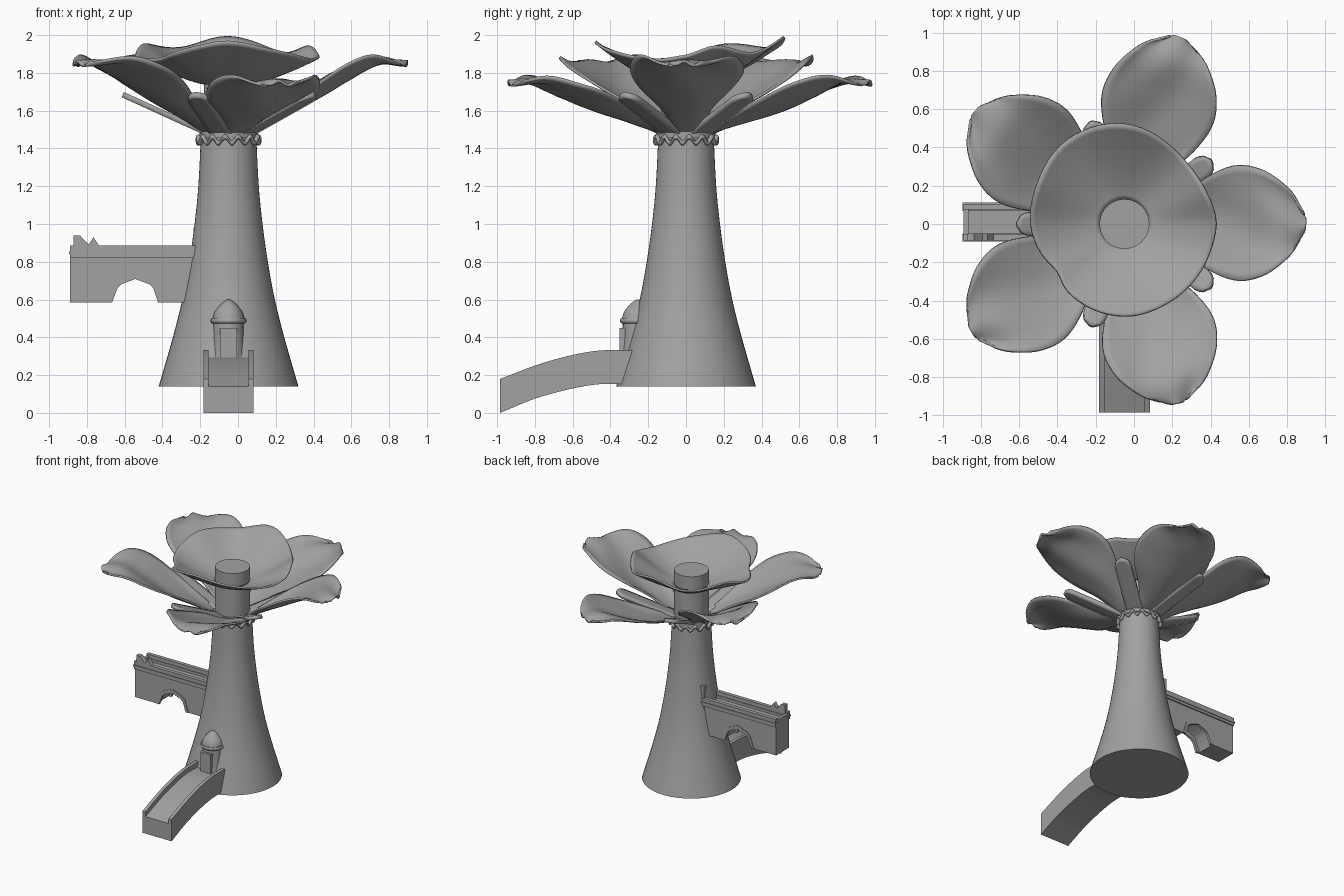
import bpy, bmesh, math
from math import sin, cos, pi, radians, sqrt

cube = bpy.data.objects.get("Cube")
if cube:
    bpy.data.objects.remove(cube, do_unlink=True)

CX = -0.05  # axis of the tower

grey = bpy.data.materials.new("stone_grey")
grey.use_nodes = True
grey.diffuse_color = (0.36, 0.36, 0.36, 1)
grey.node_tree.nodes["Principled BSDF"].inputs["Base Color"].default_value = (0.36, 0.36, 0.36, 1)


def finish(name, bm, angle=35):
    bmesh.ops.recalc_face_normals(bm, faces=bm.faces)
    mesh = bpy.data.meshes.new(name)
    bm.to_mesh(mesh)
    bm.free()
    ob = bpy.data.objects.new(name, mesh)
    bpy.context.collection.objects.link(ob)
    mesh.materials.append(grey)
    bpy.ops.object.select_all(action='DESELECT')
    ob.select_set(True)
    bpy.context.view_layer.objects.active = ob
    bpy.ops.object.shade_smooth_by_angle(angle=radians(angle))
    return ob


def curve_at(points, t):
    """Smooth interpolation through (t, value) pairs."""
    n = len(points)
    for i in range(n - 1):
        (t0, a), (t1, b) = points[i], points[i + 1]
        if t <= t1 or i == n - 2:
            def slope(k):
                lo, hi = points[max(k - 1, 0)], points[min(k + 1, n - 1)]
                return (hi[1] - lo[1]) / (hi[0] - lo[0])
            h = t1 - t0
            s = (t - t0) / h
            return (a * (1 + 2 * s) * (1 - s) ** 2 + b * s * s * (3 - 2 * s)
                    + h * s * (1 - s) * (slope(i) * (1 - s) - slope(i + 1) * s))


def sheet(name, fn, nu, nv, wrap=False, thickness=0.0):
    """Grid surface fn(u, v) with optional wall thickness."""
    bm = bmesh.new()
    cols = nv if wrap else nv + 1
    rows = [[bm.verts.new(fn(i / nu, j / nv)) for j in range(cols)] for i in range(nu + 1)]
    for i in range(nu):
        for j in range(nv):
            k = (j + 1) % cols
            bm.faces.new((rows[i][j], rows[i][k], rows[i + 1][k], rows[i + 1][j]))
    if wrap and not thickness:
        bm.faces.new(rows[0])
        bm.faces.new(rows[-1])
    ob = finish(name, bm, 50)
    if thickness:
        mod = ob.modifiers.new("thickness", 'SOLIDIFY')
        mod.thickness = thickness
        mod.offset = 0
    return ob


def lathe(name, profile, center, sides=48, steps=24):
    z0, z1 = profile[0][0], profile[-1][0]

    def fn(u, v):
        z = z0 + (z1 - z0) * u
        r = curve_at(profile, z)
        return (center[0] + r * cos(2 * pi * v), center[1] + r * sin(2 * pi * v), z)
    return sheet(name, fn, steps, sides, True)


def prism(name, outline, axis, lo, hi):
    """Extrude a 2D outline (horizontal, z) along x or y."""
    bm = bmesh.new()
    put = (lambda a, z, d: (d, a, z)) if axis == 'x' else (lambda a, z, d: (a, d, z))
    ends = [[bm.verts.new(put(a, z, d)) for a, z in outline] for d in (lo, hi)]
    for e in ends:
        bm.faces.new(e)
    n = len(outline)
    for i in range(n):
        j = (i + 1) % n
        bm.faces.new((ends[0][i], ends[0][j], ends[1][j], ends[1][i]))
    return finish(name, bm, 25)


def box(name, x0, x1, y0, y1, z0, z1):
    return prism(name, [(x0, z0), (x1, z0), (x1, z1), (x0, z1)], 'y', y0, y1)


# Tower and central column
lathe("tower", [(0.14, .37), (.4, .295), (.6, .245), (.8, .208), (1, .18), (1.2, .16), (1.5, .145)], (CX, 0))
lathe("central_column", [(1.45, .13), (1.86, .13)], (CX, 0), 40, 1)


# Braided collar: two opposed waves
def collar(phase):
    def fn(u, v):
        a, b = 2 * pi * u, 2 * pi * v
        r = .16 + .014 * cos(b)
        return (CX + r * cos(a), r * sin(a), 1.445 + .016 * sin(14 * a + phase) + .014 * sin(b))
    return fn


sheet("collar", collar(0), 168, 8, True)
lathe("collar_band", [(1.455, .155), (1.49, .155)], (CX, 0), 40, 1)

# Large lower petals
WIDTH = [(0, .055), (.2, .13), (.4, .245), (.58, .3), (.75, .275), (.9, .195), (.96, .14), (1, .07)]
RISE_HIGH = [(0, 1.48), (.4, 1.66), (.65, 1.785), (.82, 1.85), (1, 1.85)]
RISE_LOW = [(0, 1.48), (.4, 1.59), (.65, 1.68), (.85, 1.75), (1, 1.745)]


def petal(name, degrees, length, rise):
    a = radians(degrees)

    def fn(u, v):
        u = 1 - (1 - u) ** 1.3
        s = 2 * v - 1
        r = .12 + (length - .12) * u - .03 * s * s * u
        w = curve_at(WIDTH, u) * s
        z = curve_at(rise, u) + .07 * s * s * sin(pi * min(1, u * 1.02)) + .012 * u * sin(5 * s + 9 * u)
        return (CX + r * cos(a) - w * sin(a), r * sin(a) + w * cos(a), z)
    sheet(name, fn, 28, 16, thickness=.014)


petal("petal_left", 0.5, .95, RISE_HIGH)
petal("petal_back_left", 74, 1.02, RISE_LOW)
petal("petal_back_right", 143.5, .98, RISE_HIGH)
petal("petal_front_right", 216, .98, RISE_HIGH)
petal("petal_front_left", 287, .98, RISE_LOW)

# Narrow sepals between the petals
for k in range(5):
    a = radians(36 + 72 * k)

    def sepal(u, v):
        s = 2 * v - 1
        r = .11 + .45 * u
        w = s * .062 * sqrt(max(.02, 1 - max(0, (u - .85) / .15) ** 2))
        return (CX + r * cos(a) - w * sin(a), r * sin(a) + w * cos(a), 1.48 + .205 * u)
    sheet("sepal_%d" % (k + 1), sepal, 20, 4, thickness=.03)

# Upper cup with a waved rim: angle -> radius and angle -> height
RIM_R = [(-20, .47), (0, .48), (25, .455), (50, .46), (90, .52), (125, .53), (155, .5), (180, .49),
         (200, .46), (215, .43), (230, .46), (270, .48), (300, .47), (340, .47), (360, .48)]
RIM_Z = [(-20, 1.87), (0, 1.89), (20, 1.94), (50, 1.905), (90, 1.99), (120, 1.93), (155, 1.95), (180, 1.89),
         (200, 1.87), (220, 1.885), (250, 1.94), (270, 1.965), (300, 1.92), (340, 1.87), (360, 1.89)]


def cup(u, v):
    deg = 360 * v
    r = .13 + (curve_at(RIM_R, deg) - .13) * u
    z = 1.745 + (curve_at(RIM_Z, deg) - 1.745) * (.35 * u + .65 * u ** 1.4)
    return (CX + r * cos(2 * pi * v), r * sin(2 * pi * v), z)


sheet("upper_cup", cup, 16, 72, True, .014)

# Front slide: curved channel with two rails
TOP = [(-.985, .18), (-.74, .27), (-.48, .328), (-.25, .33)]
BASE = [(-.985, 0), (-.77, .085), (-.48, .15), (-.25, .15)]
ys = [-.985 + .735 * i / 16 for i in range(17)]


def slide_part(name, x0, x1, drop):
    under = [(y, curve_at(BASE, y)) for y in ys]
    over = [(y, curve_at(TOP, y) - drop) for y in reversed(ys)]
    prism(name, under + over, 'x', x0, x1)


slide_part("slide_floor", CX - .11, CX + .11, .04)
for side, name in ((-1, "slide_rail_right"), (1, "slide_rail_left")):
    slide_part(name, *sorted((CX + side * .105, CX + side * .133)), 0)

# Turret above the slide
TY = -.255
lathe("turret_body", [(.26, .098), (.36, .086), (.49, .08)], (CX, TY), 16, 6)
lathe("turret_brim", [(.472, .085), (.485, .095), (.5, .09)], (CX, TY), 32, 4)
lathe("turret_dome", [(.495, .085), (.53, .075), (.56, .055), (.585, .03), (.6, .006)], (CX, TY), 32, 14)
box("turret_door", CX - .045, CX + .045, TY - .097, TY - .05, .29, .45)

# Side bridge with an arched opening
ARCH = [(-.40, .585), (-.43, .68), (-.455, .705), (-.545, .74), (-.63, .705), (-.655, .68), (-.69, .585)]
prism("bridge_body", [(-.89, .585), (-.89, .83), (-.16, .83), (-.16, .585)] + ARCH, 'y', -.075, .095)
trim = ARCH + [(-.545 + (x + .545) * .84, .585 + (z - .585) * .8) for x, z in reversed(ARCH)]
for y, name in ((-.08, "arch_trim_front"), (.08, "arch_trim_back")):
    prism(name, trim, 'y', y, y + .02)
for y, name in ((-.085, "bridge_rail_front"), (.075, "bridge_rail_back")):
    box(name, -.89, -.17, y, y + .03, .82, .885)
    box(name + "_ledge", -.895, -.17, y - .006, y + .036, .84, .855)
box("bridge_end_wall", -.89, -.865, -.08, .1, .82, .87)
box("bridge_gate_post", -.235, -.18, .07, .1, .8, .98)

# Scroll ornament at the end of the bridge
prism("bridge_scroll", [(-.87, .88), (-.87, .94), (-.835, .938), (-.805, .905), (-.79, .893), (-.765, .93),
                        (-.735, .885)], 'y', -.085, -.05)
